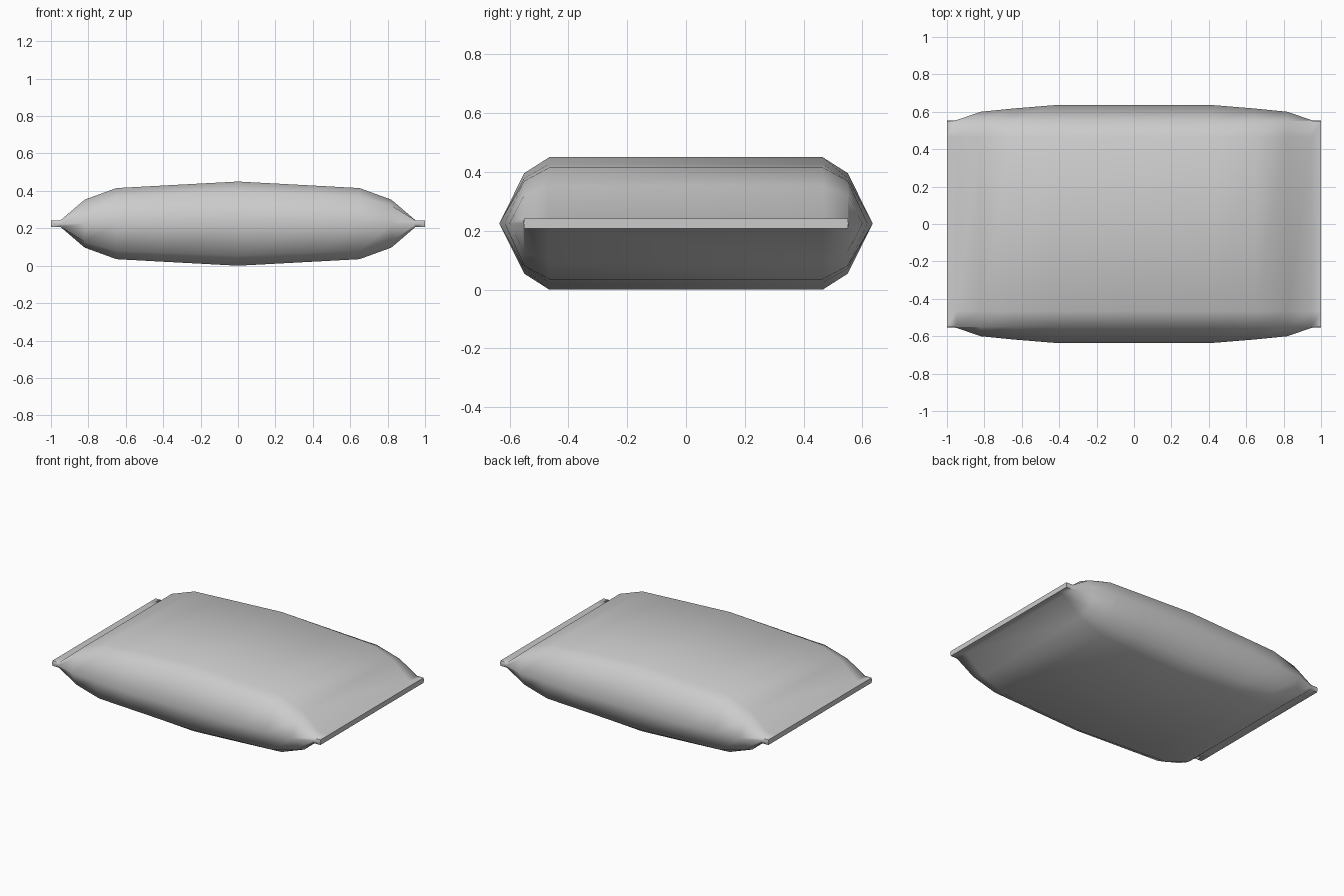
import bpy
import bmesh
import math

cube = bpy.data.objects.get("Cube")
if cube:
    bpy.data.objects.remove(cube, do_unlink=True)

MID_Z = 0.225

# Single plain grey
grey = bpy.data.materials.new("plain grey")
grey.use_nodes = True
colour = (0.6, 0.6, 0.6, 1)
grey.diffuse_color = colour
grey.node_tree.nodes["Principled BSDF"].inputs["Base Color"].default_value = colour

# Half profile along the bag: distance from centre, half height, side seam half width
half = [(0, 0.225, 0.635), (0.43, 0.202, 0.635), (0.65, 0.19, 0.617),
        (0.82, 0.128, 0.6), (0.95, 0.017, 0.555), (1.0, 0.017, 0.552)]
stations = [(-x, h, w) for x, h, w in half[:0:-1]] + half


def section(bm, x, h, w):
    """Eight-sided ring: flat top and bottom, shoulders, pointed side seams."""
    shoulder = h * (0.76 if h > 0.02 else 1)
    quarter = [(0.465, h), (0.55, shoulder)]
    ring = quarter + [(w, 0)] + [(y, -z) for y, z in quarter[::-1]]
    ring += [(-y, -z) for y, z in quarter] + [(-w, 0)]
    ring += [(-y, z) for y, z in quarter[::-1]]
    return [bm.verts.new((x, y, MID_Z + z)) for y, z in ring]


# Puffed bag body with flat sealed ends
bm = bmesh.new()
rings = [section(bm, *s) for s in stations]
for a, b in zip(rings, rings[1:]):
    for i in range(len(a)):
        j = (i + 1) % len(a)
        bm.faces.new((a[i], a[j], b[j], b[i]))
bm.faces.new(rings[0])
bm.faces.new(rings[-1])
bmesh.ops.recalc_face_normals(bm, faces=bm.faces)
mesh = bpy.data.meshes.new("bag")
bm.to_mesh(mesh)
bm.free()
mesh.materials.append(grey)
bag = bpy.data.objects.new("bag", mesh)
bpy.context.collection.objects.link(bag)

# Soft body, crisp outer seal edges
bpy.ops.object.select_all(action="DESELECT")
bag.select_set(True)
bpy.context.view_layer.objects.active = bag
bpy.ops.object.shade_smooth_by_angle(angle=math.radians(62))
